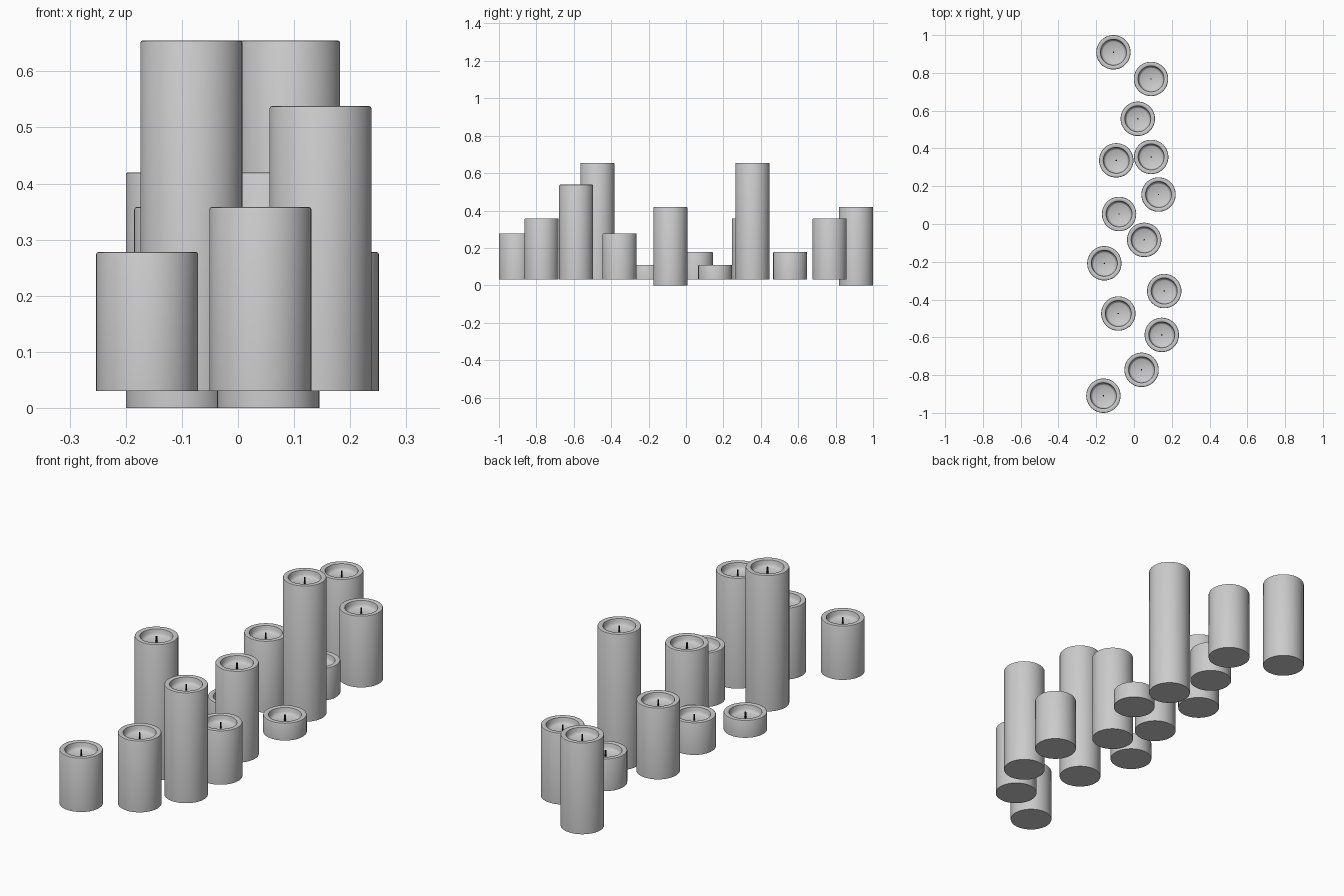
import bpy, bmesh, math

if "Cube" in bpy.data.objects:
    bpy.data.objects.remove(bpy.data.objects["Cube"])

SEG = 48
R = 0.091

# x, y, bottom, top of each candle
CANDLES = [
    (-0.109, 0.909, 0.00, 0.42), (0.090, 0.768, 0.03, 0.358),
    (0.020, 0.557, 0.03, 0.178), (-0.094, 0.337, 0.03, 0.358),
    (0.091, 0.355, 0.03, 0.655), (0.130, 0.156, 0.03, 0.11),
    (-0.079, 0.053, 0.03, 0.178), (0.054, -0.084, 0.00, 0.42),
    (-0.157, -0.208, 0.03, 0.11), (0.160, -0.355, 0.03, 0.278),
    (-0.083, -0.474, 0.03, 0.655), (0.147, -0.587, 0.03, 0.538),
    (0.040, -0.772, 0.03, 0.358), (-0.162, -0.909, 0.03, 0.278),
]


def lathe(name, profile, location):
    """Revolve an (r, z) profile and cap both ends."""
    bm = bmesh.new()
    rings = [[bm.verts.new((r * math.cos(2 * math.pi * i / SEG),
                            r * math.sin(2 * math.pi * i / SEG), z))
              for i in range(SEG)] for r, z in profile]
    for a, b in zip(rings, rings[1:]):
        for i in range(SEG):
            j = (i + 1) % SEG
            bm.faces.new((a[i], a[j], b[j], b[i]))
    bm.faces.new(rings[0][::-1])
    bm.faces.new(rings[-1])
    mesh = bpy.data.meshes.new(name)
    bm.to_mesh(mesh)
    bm.free()
    obj = bpy.data.objects.new(name, mesh)
    bpy.context.collection.objects.link(obj)
    obj.location = location
    bpy.context.view_layer.objects.active = obj
    obj.select_set(True)
    bpy.ops.object.shade_smooth_by_angle(angle=math.radians(35))
    obj.select_set(False)
    return obj


black = bpy.data.materials.new("wick_black")
black.diffuse_color = (0.02, 0.02, 0.02, 1)
black.use_nodes = True
black.node_tree.nodes["Principled BSDF"].inputs["Base Color"].default_value = black.diffuse_color

for n, (x, y, z0, z1) in enumerate(CANDLES, 1):
    h = z1 - z0
    # Wax body with softened rim and a stepped melt hollow
    lathe(f"candle_body_{n}", [
        (R, 0), (R, h - 0.004), (R - 0.0015, h - 0.001), (R - 0.004, h),
        (0.072, h), (0.069, h - 0.002), (0.066, h - 0.018),
        (0.062, h - 0.027), (0.056, h - 0.031)], (x, y, z0))
    # Wick standing in the hollow
    wick = lathe(f"candle_wick_{n}", [(0.0035, 0), (0.0035, 0.030)],
                 (x, y, z1 - 0.033))
    wick.data.materials.append(black)
